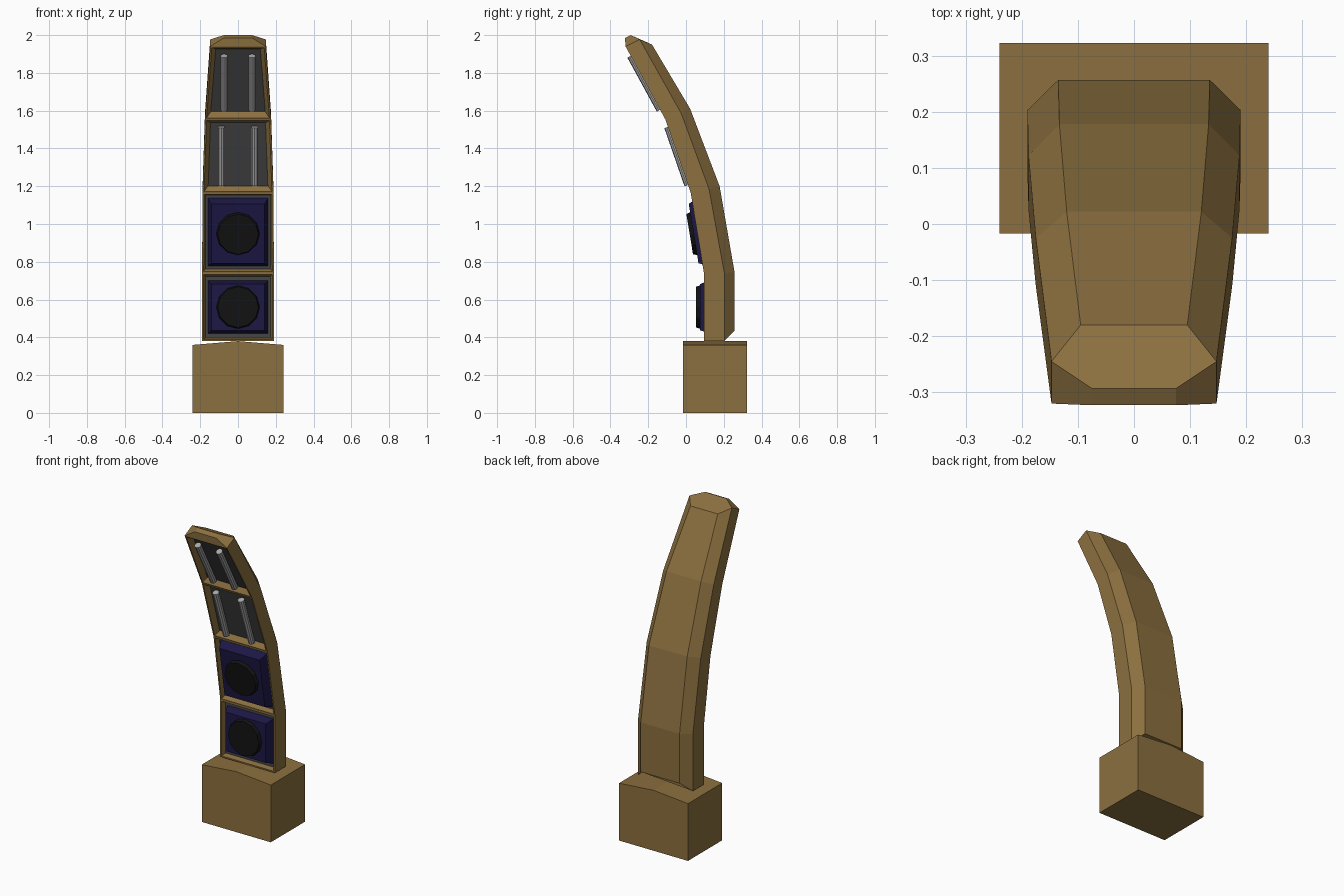
import bpy, bmesh, math
from mathutils import Matrix, Vector

if "Cube" in bpy.data.objects:
    bpy.data.objects.remove(bpy.data.objects["Cube"])


def material(name, rgb):
    m = bpy.data.materials.new(name)
    m.diffuse_color = (*rgb, 1)
    m.use_nodes = True
    m.node_tree.nodes["Principled BSDF"].inputs["Base Color"].default_value = m.diffuse_color
    return m


BROWN = material("brown", (0.26, 0.16, 0.05))
GREY = material("dark_grey", (0.06, 0.06, 0.06))
BLUE = material("navy", (0.012, 0.009, 0.06))
BLACK = material("black", (0.006, 0.006, 0.006))
SILVER = material("silver", (0.4, 0.4, 0.4))


def make_object(name, bm, mats):
    mesh = bpy.data.meshes.new(name)
    bm.to_mesh(mesh)
    bm.free()
    for m in mats:
        mesh.materials.append(m)
    obj = bpy.data.objects.new(name, mesh)
    bpy.context.collection.objects.link(obj)
    return obj


# Base block with a slightly ridged top
bm = bmesh.new()
outline = [(-0.24, 0), (0.24, 0), (0.24, 0.36), (0, 0.38), (-0.24, 0.36)]
front = bm.faces.new([bm.verts.new((x, -0.017, z)) for x, z in outline])
ext = bmesh.ops.extrude_face_region(bm, geom=[front])
bmesh.ops.translate(bm, vec=(0, 0.34, 0),
                    verts=[v for v in ext["geom"] if isinstance(v, bmesh.types.BMVert)])
bmesh.ops.recalc_face_normals(bm, faces=bm.faces)
make_object("base", bm, [BROWN])

# Curved tower: per row (front y, z), (side y, z), (back y, z), half width, back half width
ROWS = [
    ((0.095, 0.38), (0.203, 0.38), (0.257, 0.435), 0.19, 0.135),
    ((0.095, 0.74), (0.203, 0.74), (0.257, 0.745), 0.19, 0.135),
    ((0.025, 1.165), (0.122, 1.185), (0.178, 1.20), 0.188, 0.133),
    ((-0.11, 1.555), (-0.025, 1.585), (0.022, 1.61), 0.175, 0.12),
    ((-0.32, 1.94), (-0.245, 1.977), (-0.18, 1.95), 0.147, 0.095),
]
bm = bmesh.new()
rings = []
for f, s, b, w, wb in ROWS:
    half = [(w, *f), (w, *s), (wb, *b)]
    pts = half + [(-x, y, z) for x, y, z in reversed(half)]
    rings.append([bm.verts.new(p) for p in pts])
windows = []
for lo, hi in zip(rings, rings[1:]):
    for i in range(6):
        j = (i + 1) % 6
        face = bm.faces.new((lo[i], lo[j], hi[j], hi[i]))
        if i == 5:
            windows.append(face)
bm.faces.new(rings[0][::-1][0:1] + rings[0][4::-1])

# Faceted top cap
t = rings[-1]
gr, gl = [bm.verts.new((x, -0.323, 1.985)) for x in (0.075, -0.075)]
hr, hl = [bm.verts.new((x, -0.293, 2.0)) for x in (0.075, -0.075)]
for loop in [(t[1], t[2], t[3], t[4], hl, hr), (t[0], gr, gl, t[5]), (gr, hr, hl, gl),
             (t[0], t[1], hr, gr), (t[5], gl, hl, t[4])]:
    bm.faces.new(loop)
bmesh.ops.recalc_face_normals(bm, faces=bm.faces)

# Recessed window panels in the front
for k, face in enumerate(windows):
    bmesh.ops.inset_region(bm, faces=[face], thickness=0.012)
    bmesh.ops.inset_region(bm, faces=[face], thickness=0.012 if k < 2 else 0.03, depth=-0.03)
    face.material_index = 1
make_object("tower", bm, [BROWN, GREY])


def panel_matrix(k):
    """Local frame of window k: x right, y up along the panel, z outwards."""
    lo, hi = Vector((0, *ROWS[k][0])), Vector((0, *ROWS[k + 1][0]))
    right = Vector((1, 0, 0))
    up = (hi - lo).normalized()
    m = Matrix((right, up, right.cross(up))).transposed().to_4x4()
    return Matrix.Translation((lo + hi) / 2) @ m


def frustum(name, mat, matrix, segments, r1, r2, depth, scale=(1, 1), turn=0):
    bm = bmesh.new()
    bmesh.ops.create_cone(bm, cap_ends=True, segments=segments, radius1=r1, radius2=r2, depth=depth,
                          matrix=Matrix.Diagonal((*scale, 1, 1)) @ Matrix.Rotation(turn, 4, 'Z'))
    bm.transform(matrix)
    return make_object(name, bm, [mat])


# Speakers: bevelled square box and round cone cover
R2 = math.sqrt(2)
for k, hz in enumerate((0.14, 0.182)):
    m = panel_matrix(k)
    frustum(f"speaker_box_{k + 1}", BLUE, m @ Matrix.Translation((0, 0, -0.005)), 4,
            R2, 0.875 * R2, 0.05, (0.16, hz), math.pi / 4)
    frustum(f"speaker_cone_{k + 1}", BLACK, m @ Matrix.Translation((0, 0, 0.03)), 12,
            0.115, 0.108, 0.022)

# Light tubes: a pair in each upper window
for k, x in ((2, 0.088), (3, 0.074)):
    for side, label in ((-1, "left"), (1, "right")):
        m = panel_matrix(k) @ Matrix.Translation((side * x, 0, 0)) @ Matrix.Rotation(math.pi / 2, 4, 'X')
        frustum(f"light_tube_{k - 1}_{label}", SILVER, m, 10, 0.02, 0.02, 0.325)
